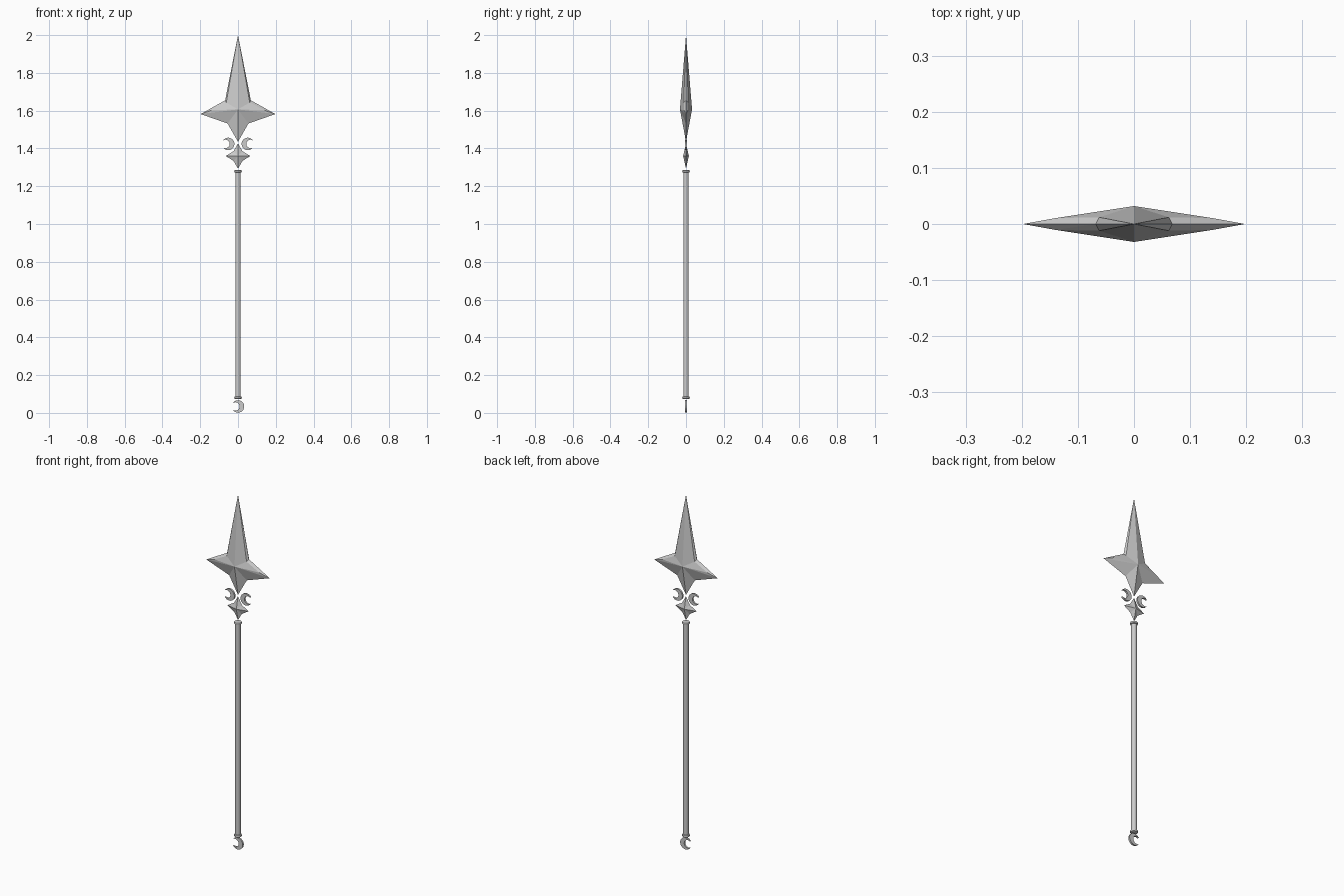
import bpy, bmesh, math

if "Cube" in bpy.data.objects:
    bpy.data.objects.remove(bpy.data.objects["Cube"])


def make_object(name, verts, faces):
    mesh = bpy.data.meshes.new(name)
    mesh.from_pydata(verts, [], faces)
    bm = bmesh.new()
    bm.from_mesh(mesh)
    bmesh.ops.recalc_face_normals(bm, faces=bm.faces)
    bm.to_mesh(mesh)
    bm.free()
    obj = bpy.data.objects.new(name, mesh)
    bpy.context.collection.objects.link(obj)
    return obj


def mirrored_blade(name, verts, faces):
    """Front right quarter of a blade, mirrored to all four quarters."""
    obj = make_object(name, verts, faces)
    # the quarter must face the front
    if sum(p.normal.y * p.area for p in obj.data.polygons) > 0:
        obj.data.flip_normals()
    mod = obj.modifiers.new("mirror", 'MIRROR')
    mod.use_axis = (True, True, False)
    mod.merge_threshold = 0.0005
    return obj


def crescent(name, x, z, side, R=0.033, r=0.0225, d=0.0145, half=0.005, n=20):
    """Flat moon whose horns point towards side (-1 left, 1 right)."""
    ix = (d * d + R * R - r * r) / (2 * d)
    iz = math.sqrt(R * R - ix * ix)
    a, b = math.atan2(iz, ix), math.atan2(iz, ix - d)
    outer, inner = [], []
    for i in range(n + 1):
        t = a + (2 * math.pi - 2 * a) * i / n
        u = b + (2 * math.pi - 2 * b) * i / n
        outer.append((R * math.cos(t), R * math.sin(t)))
        inner.append((d + r * math.cos(u), r * math.sin(u)))
    loop = outer + inner[-2:0:-1]
    m = len(loop)
    verts = [(x + side * px, y, z + pz) for y in (-half, half) for px, pz in loop]
    # cap strips between the outer and inner arcs, then the rim
    faces = []
    inn = lambda i: i if i in (0, n) else 2 * n - i
    for o in (0, m):
        for i in range(n):
            f = []
            for k in (i, i + 1, inn(i + 1), inn(i)):
                if k + o not in f:
                    f.append(k + o)
            faces.append(f)
    faces += [(i, (i + 1) % m, m + (i + 1) % m, m + i) for i in range(m)]
    return make_object(name, verts, faces)


def lathe(name, profile, sides=16):
    verts, faces = [], []
    for r, z in profile:
        for i in range(sides):
            t = 2 * math.pi * (i + 0.5) / sides
            verts.append((r * math.cos(t), r * math.sin(t), z))
    for j in range(len(profile) - 1):
        for i in range(sides):
            k = (i + 1) % sides
            faces.append((j * sides + i, j * sides + k,
                          (j + 1) * sides + k, (j + 1) * sides + i))
    faces.append(tuple(range(sides)))
    faces.append(tuple(range(len(verts) - sides, len(verts))))
    obj = make_object(name, verts, faces)
    bpy.ops.object.select_all(action='DESELECT')
    bpy.context.view_layer.objects.active = obj
    obj.select_set(True)
    bpy.ops.object.shade_smooth_by_angle(angle=math.radians(35))
    return obj


# Large blade with bevelled upper edges on its side arms
mirrored_blade("spear_blade", [
    (0, -0.032, 1.607),        # 0 ridge centre
    (0, 0, 2.0),               # 1 tip
    (0.068, 0, 1.655),         # 2 upper notch
    (0.062, -0.012, 1.643),    # 3 upper notch, front
    (0.14, -0.0105, 1.602),    # 4 arm bevel
    (0.198, 0, 1.582),         # 5 arm tip
    (0.055, 0, 1.532),         # 6 lower notch
    (0, 0, 1.435),             # 7 foot
], [(1, 0, 3), (1, 3, 2), (2, 3, 4), (2, 4, 5), (0, 4, 3),
    (0, 5, 4), (0, 6, 5), (0, 7, 6)])

# Small four-pointed star under the blade
mirrored_blade("small_star", [
    (0, -0.015, 1.36), (0, 0, 1.427), (0.024, 0, 1.385),
    (0.065, 0, 1.36), (0.024, 0, 1.334), (0, 0, 1.293),
], [(0, i + 1, i) for i in range(1, 5)])

# Moons beside the star and at the foot
crescent("left_moon", -0.052, 1.424, -1)
crescent("right_moon", 0.052, 1.424, 1)
crescent("foot_moon", 0, 0.034, -1)

# Shaft and its two end collars
lathe("shaft", [(0.0145, 0.075), (0.0145, 1.28)])
for name, z in (("lower_collar", 0.08), ("upper_collar", 1.279)):
    lathe(name, [(0.015, z - 0.007), (0.019, z - 0.005), (0.0205, z),
                 (0.019, z + 0.005), (0.015, z + 0.007)])
